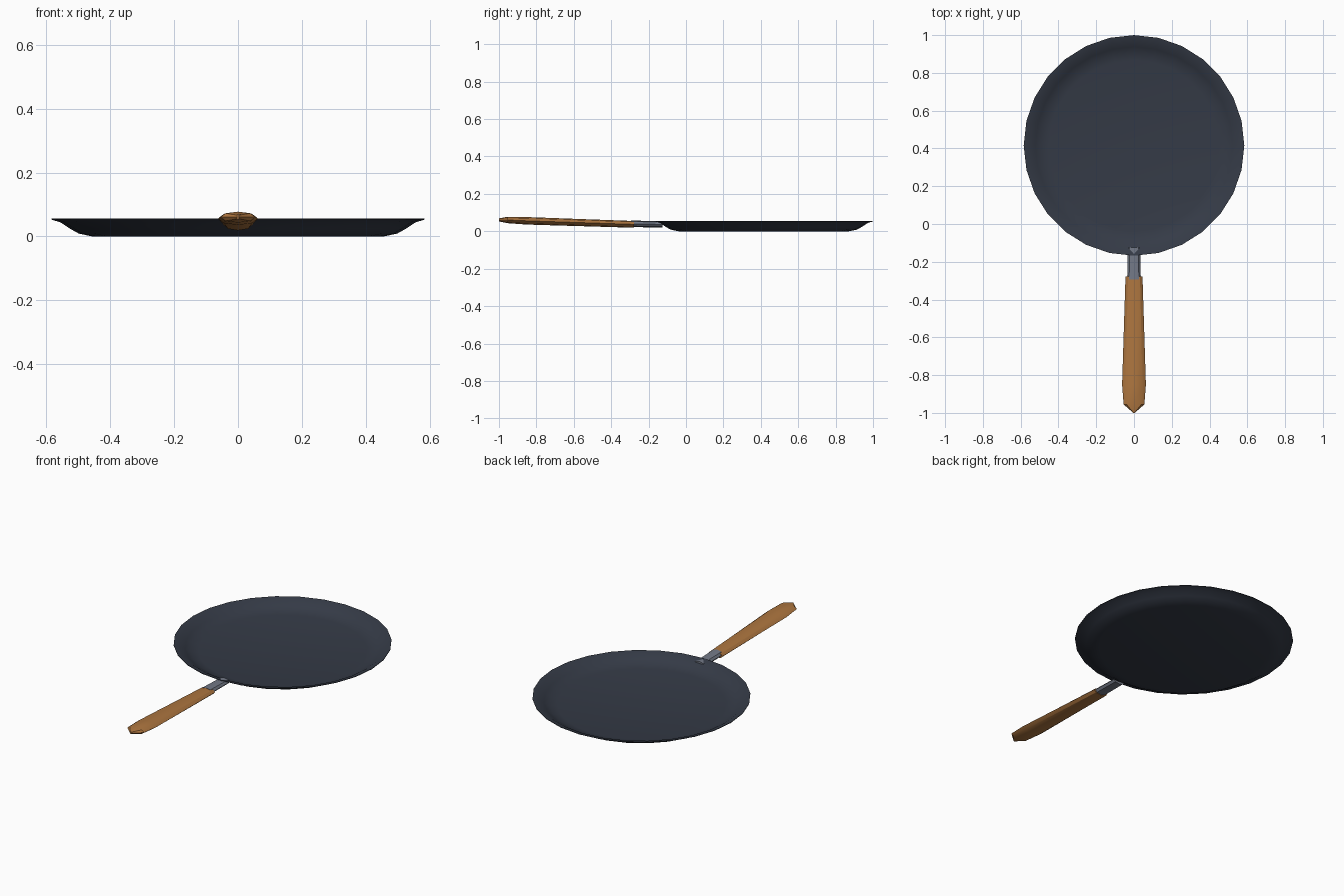
import bpy, bmesh, math

if "Cube" in bpy.data.objects:
    bpy.data.objects.remove(bpy.data.objects["Cube"])

def material(name, rgb):
    m = bpy.data.materials.new(name)
    m.diffuse_color = (*rgb, 1)
    m.use_nodes = True
    m.node_tree.nodes["Principled BSDF"].inputs["Base Color"].default_value = m.diffuse_color
    return m

IRON = material("dark iron", (0.035, 0.043, 0.062))
WOOD = material("warm wood", (0.42, 0.18, 0.05))
STEEL = material("grey steel", (0.17, 0.19, 0.24))

def finish(name, bm, mat, angle):
    bmesh.ops.recalc_face_normals(bm, faces=bm.faces)
    me = bpy.data.meshes.new(name)
    bm.to_mesh(me)
    bm.free()
    me.materials.append(mat)
    ob = bpy.data.objects.new(name, me)
    bpy.context.collection.objects.link(ob)
    bpy.ops.object.select_all(action='DESELECT')
    ob.select_set(True)
    bpy.context.view_layer.objects.active = ob
    bpy.ops.object.shade_smooth_by_angle(angle=math.radians(angle))

def loft(name, rings, mat, angle):
    """Skin a list of equal point loops and cap both ends."""
    bm = bmesh.new()
    loops = [[bm.verts.new(p) for p in r] for r in rings]
    n = len(loops[0])
    for a, b in zip(loops, loops[1:]):
        for i in range(n):
            j = (i + 1) % n
            bm.faces.new((a[i], a[j], b[j], b[i]))
    bm.faces.new(loops[0])
    bm.faces.new(loops[-1])
    finish(name, bm, mat, angle)

def circle(r, z, n=28, cy=0.416):
    return [(r * math.sin(2 * math.pi * i / n), cy + r * math.cos(2 * math.pi * i / n), z)
            for i in range(n)]

def oval(y, hx, z, hz, n=8):
    return [(hx * math.cos(2 * math.pi * i / n), y, z + hz * math.sin(2 * math.pi * i / n))
            for i in range(n)]

# Shallow pan: outside wall up to the rim, then inside wall down to the floor
outside = [(0.455, 0), (0.498, 0.009), (0.525, 0.024), (0.555, 0.044), (0.584, 0.053)]
inside = [(0.584, 0.056), (0.553, 0.049), (0.522, 0.030), (0.494, 0.016), (0.452, 0.008)]
loft("pan", [circle(r, z) for r, z in outside + inside], IRON, 40)

# Steel neck that pokes through the pan wall
loft("neck", [oval(-0.295, 0.036, 0.040, 0.018), oval(-0.125, 0.034, 0.037, 0.016)], STEEL, 30)

# Wooden grip, widening and rising to a blunt point
grip = [(-0.278, 0.045, 0.037, 0.018), (-0.85, 0.063, 0.056, 0.020),
        (-0.955, 0.055, 0.0605, 0.017), (-1.0, 0.004, 0.061, 0.008)]
loft("grip", [oval(*s) for s in grip], WOOD, 30)
